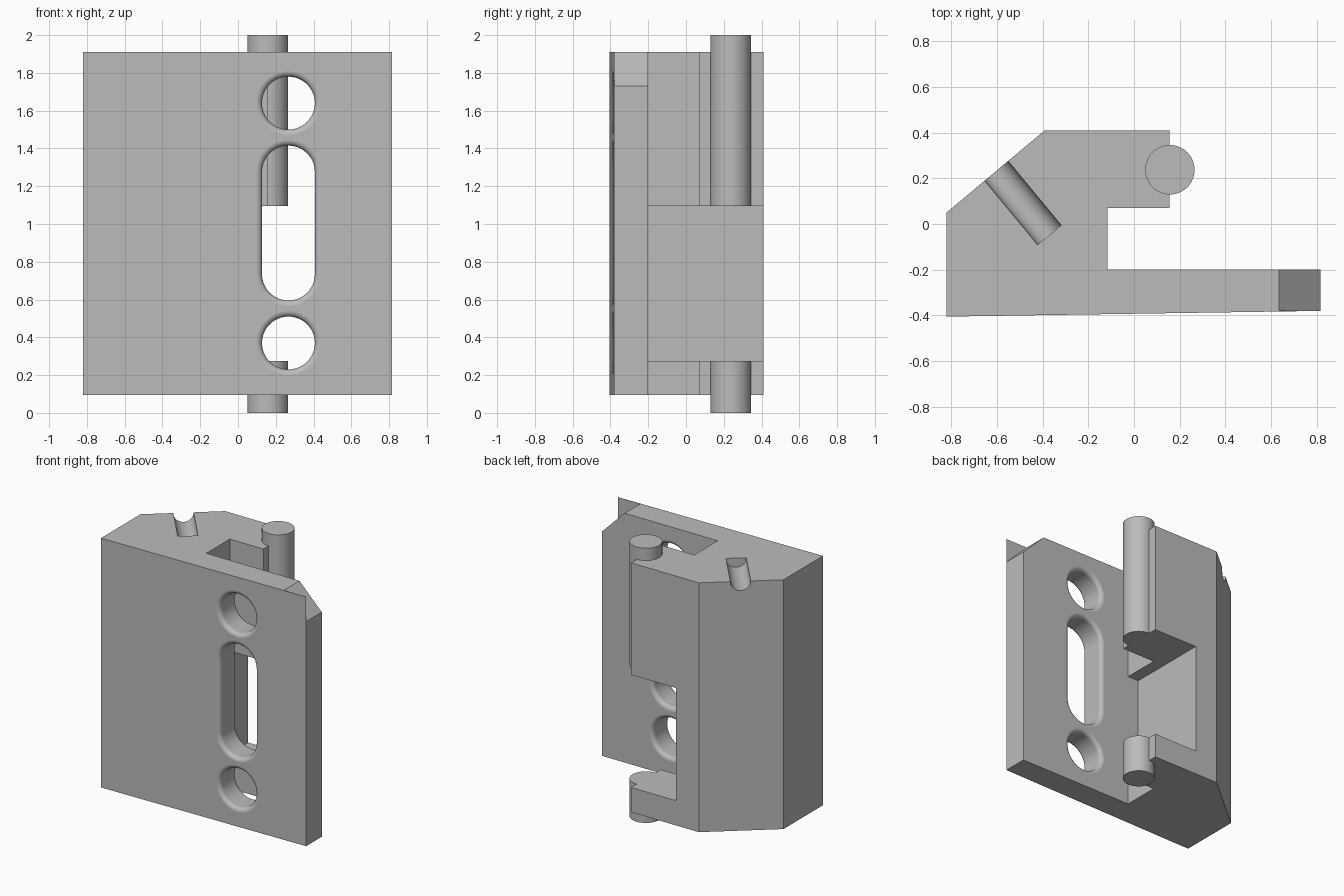
import bpy, bmesh
from math import sin, cos, pi, atan2
from mathutils import Matrix, Vector

if "Cube" in bpy.data.objects:
    bpy.data.objects.remove(bpy.data.objects["Cube"])

grey = bpy.data.materials.new("light_grey")
grey.use_nodes = True
colour = (0.5, 0.5, 0.5, 1)
grey.diffuse_color = colour
grey.node_tree.nodes["Principled BSDF"].inputs["Base Color"].default_value = colour

BOTTOM, TOP = 0.095, 1.91
PLATE_BACK = -0.2


def front_y(x):
    """The front face is slightly tapered across its width."""
    return -0.405 + 0.0153 * (x + 0.82)


def loft(name, rings):
    """Closed solid through a series of matching rings."""
    bm = bmesh.new()
    loops = [[bm.verts.new(p) for p in ring] for ring in rings]
    n = len(loops[0])
    for a, b in zip(loops, loops[1:]):
        for i in range(n):
            j = (i + 1) % n
            bm.faces.new((a[i], a[j], b[j], b[i]))
    bm.faces.new(loops[0][::-1])
    bm.faces.new(loops[-1])
    bmesh.ops.remove_doubles(bm, verts=bm.verts, dist=0.00001)
    bmesh.ops.recalc_face_normals(bm, faces=bm.faces)
    mesh = bpy.data.meshes.new(name)
    bm.to_mesh(mesh)
    bm.free()
    mesh.materials.append(grey)
    obj = bpy.data.objects.new(name, mesh)
    bpy.context.collection.objects.link(obj)
    return obj


def prism(name, outline, low, high):
    return loft(name, [[(x, y, z) for x, y in outline] for z in (low, high)])


def circle(cx, cy, r, n=48):
    return [(cx + r * cos(2 * pi * i / n), cy + r * sin(2 * pi * i / n)) for i in range(n)]


def activate(obj):
    bpy.ops.object.select_all(action="DESELECT")
    obj.select_set(True)
    bpy.context.view_layer.objects.active = obj


def cut(obj, cutter):
    cutter.hide_render = True
    mod = obj.modifiers.new("cut", "BOOLEAN")
    mod.operation = "DIFFERENCE"
    mod.solver = "EXACT"
    mod.object = cutter
    activate(obj)
    bpy.ops.object.modifier_apply(modifier=mod.name)
    bpy.data.objects.remove(cutter)


def slot_cutter(cx, cz, half, r=0.14, fillet=0.03, arc=24):
    """Round or stadium hole through the plate, rounded over at both mouths."""
    def ring(radius, y_of):
        pts = []
        for side in (0, 1):
            for i in range(arc + 1):
                a = pi * (side + i / arc)
                x = cx + radius * cos(a)
                z = cz + radius * sin(a) + (half if side == 0 else -half)
                pts.append((x, y_of(x), z))
        return pts

    steps = [(0.03 + k * 0.97 / 6) * pi / 2 for k in range(7)]
    sizes = [(fillet * (1 - cos(a)), r + fillet * (1 - sin(a))) for a in steps]
    # depth grows as the radius shrinks to the straight bore
    sizes = [(-0.03, sizes[0][1])] + sizes
    front = [ring(s, lambda x, d=d: front_y(x) + d) for d, s in sizes]
    back = [ring(s, lambda x, d=d: PLATE_BACK - d) for d, s in reversed(sizes)]
    return loft("slot_cutter", front + back)


# Main body: front plate, thick rear block and hooked arm
body = prism("bracket_body", [
    (-0.82, front_y(-0.82)), (0.815, front_y(0.815)), (0.815, PLATE_BACK),
    (-0.115, PLATE_BACK), (-0.115, 0.07), (0.155, 0.07), (0.155, 0.41),
    (-0.39, 0.41), (-0.82, 0.05)], BOTTOM, TOP)

# Notch that splits the arm into an upper and a lower hook
cut(body, prism("notch_cutter", [(-0.205, PLATE_BACK), (0.3, PLATE_BACK),
                                 (0.3, 0.6), (-0.205, 0.6)], 0.275, 1.095))

# Sloped upper corner, behind a thin front skin
wedge = [(0.585, 1.96), (0.865, 1.68), (0.865, 1.96)]
cut(body, loft("corner_cutter", [[(x, y, z) for x, z in wedge] for y in (-0.379, -0.1)]))

# Two round holes and one long slot
for z, half in ((1.64, 0), (1.005, 0.27), (0.37, 0)):
    cut(body, slot_cutter(0.267, z, half))

# Half-round groove in the top, square to the chamfered rear corner
inner = Vector((-0.37, -0.048, TOP))
outer = Vector((-0.6, 0.23, TOP))
out = (outer - inner).normalized()
side = Vector((-out.y, out.x, 0))
groove = [[c + side * u + Vector((0, 0, v)) for u, v in circle(0, 0, 0.067)]
          for c in (inner, outer + out * 0.15)]
cut(body, loft("groove_cutter", groove))

# Hinge pins on the arm
pins = [prism(name, circle(0.157, 0.237, 0.108, 64), low, high)
        for name, low, high in (("upper_pin", 1.095, 2.0), ("lower_pin", 0.0, 0.275))]

# Smooth curved walls, crisp flat faces
for obj in [body] + pins:
    activate(obj)
    bpy.ops.object.shade_smooth_by_angle(angle=pi / 6)
    mod = obj.modifiers.new("flat_face_normals", "WEIGHTED_NORMAL")
    mod.keep_sharp = True
